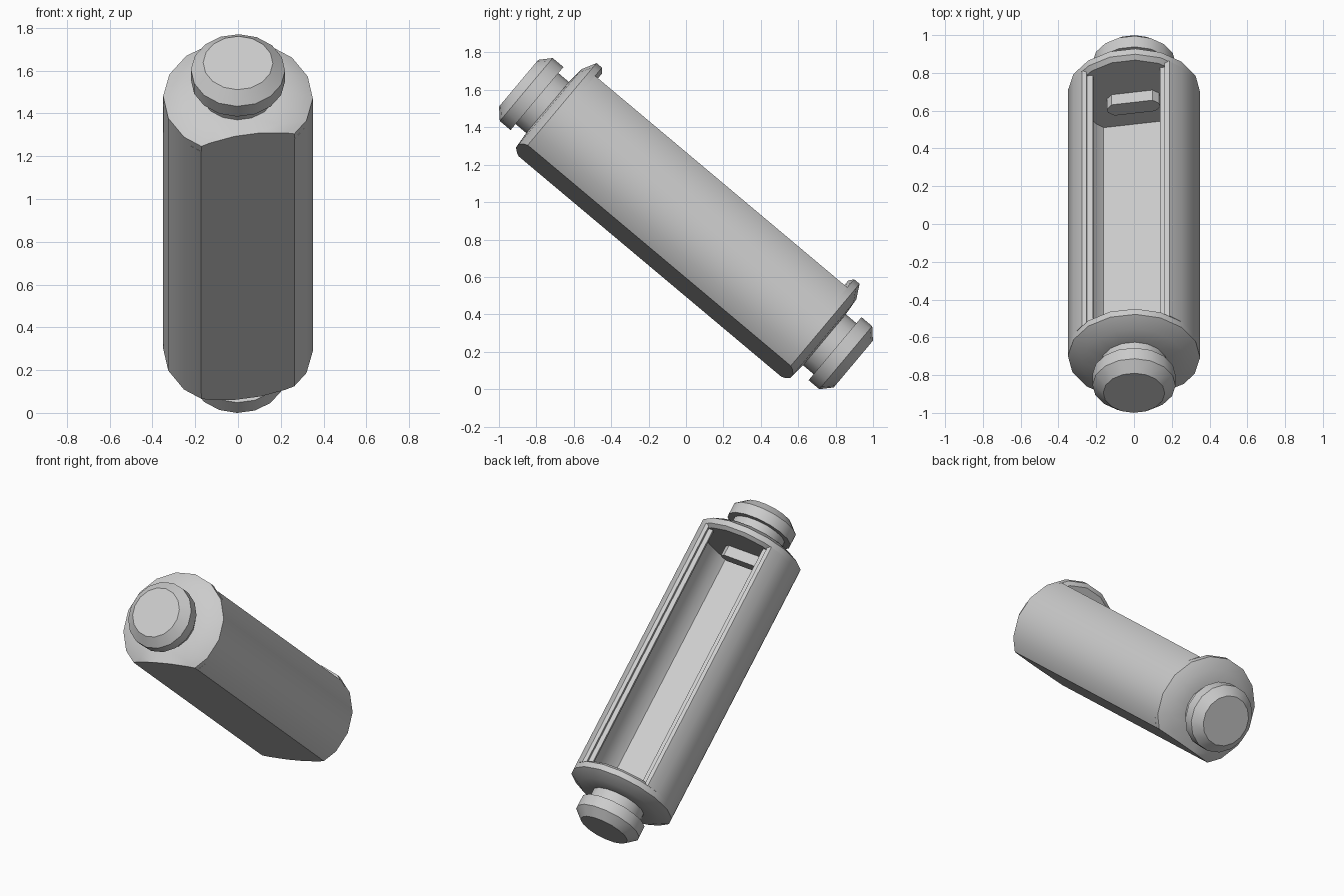
import bpy, bmesh, math
from mathutils import Matrix, Vector

if "Cube" in bpy.data.objects:
    bpy.data.objects.remove(bpy.data.objects["Cube"])

# local frame: X across, Y toward the opening, Z along the tube
ROLL, PITCH = math.radians(10), math.radians(40)
FRAME = (Matrix.Translation((0, 0, 0.885))
         @ Matrix(((1, 0, 0, 0),
                   (0, math.sin(PITCH), -math.cos(PITCH), 0),
                   (0, math.cos(PITCH), math.sin(PITCH), 0),
                   (0, 0, 0, 1)))
         @ Matrix.Rotation(ROLL, 4, 'Z'))
SIDES, R, FLAT = 16, 0.35, -0.265


def finish(name, bm, turn=False):
    m = FRAME @ Matrix.Rotation(math.pi, 4, 'Y') if turn else FRAME
    bmesh.ops.transform(bm, matrix=m, verts=bm.verts)
    bmesh.ops.recalc_face_normals(bm, faces=bm.faces)
    me = bpy.data.meshes.new(name)
    bm.to_mesh(me)
    bm.free()
    ob = bpy.data.objects.new(name, me)
    bpy.context.collection.objects.link(ob)
    bpy.ops.object.select_all(action='DESELECT')
    ob.select_set(True)
    bpy.context.view_layer.objects.active = ob
    bpy.ops.object.shade_smooth_by_angle(angle=math.radians(32))
    return ob


def loft(bm, rings):
    vs = [[bm.verts.new(p) for p in ring] for ring in rings]
    n = len(vs[0])
    for lo, hi in zip(vs, vs[1:]):
        for i in range(n):
            j = (i + 1) % n
            bm.faces.new((lo[i], lo[j], hi[j], hi[i]))
    bm.faces.new(vs[0][::-1])
    bm.faces.new(vs[-1])


def polar(r, deg):
    return (r * math.cos(math.radians(deg)), r * math.sin(math.radians(deg)))


def extrude(name, pts, z0, z1, turn=False):
    bm = bmesh.new()
    loft(bm, [[(x, y, z) for x, y in pts] for z in (z0, z1)])
    return finish(name, bm, turn)


# hollow tube shell: C-shaped section with a stepped rim, flat outside and inside floor
outer = [(0.235, 0.256)] + [polar(R, d) for d in (33.75, 11.25, -11.25, -33.75)] + [(0.222, FLAT)]
inner = [(0.198, -0.2)] + [polar(0.283, d) for d in (-33.75, -11.25, 11.25, 33.75)]
inner += [(0.18, 0.215), (0.18, 0.235), (0.21, 0.235), (0.21, 0.256)]
mirror = lambda pts: [(-x, y) for x, y in reversed(pts)]
extrude("tube_shell", outer + mirror(outer) + mirror(inner) + inner, -0.88, 0.88)

# end caps: domed flange, neck and knob turned as one profile (radius, distance)
PROFILE = [(0.325, 0.86), (R, 0.88), (R, 0.918), (0.275, 0.958), (0.178, 0.966),
           (0.178, 1.04), (0.22, 1.04), (0.22, 1.115), (0.163, 1.168)]
for name, turn in (("upper", False), ("lower", True)):
    bm = bmesh.new()
    loft(bm, [[(*polar(r, (i + 0.5) * 360 / SIDES), z) for i in range(SIDES)]
              for r, z in PROFILE])
    # continue the underside flat through the flange
    bmesh.ops.bisect_plane(bm, geom=bm.verts[:] + bm.edges[:] + bm.faces[:],
                           plane_co=Vector((0, FLAT, 0)), plane_no=Vector((0, -1, 0)),
                           clear_outer=True)
    bmesh.ops.holes_fill(bm, edges=[e for e in bm.edges if e.is_boundary], sides=0)
    finish(name + "_end_cap", bm, turn)

    # small contact bar on the inner end wall
    bar = [(-0.14, 0.03), (-0.11, 0.06), (0.11, 0.06), (0.14, 0.03),
           (0.14, 0.0), (0.11, -0.03), (-0.11, -0.03), (-0.14, 0.0)]
    extrude(name + "_contact_bar", bar, 0.79, 0.87, turn)
